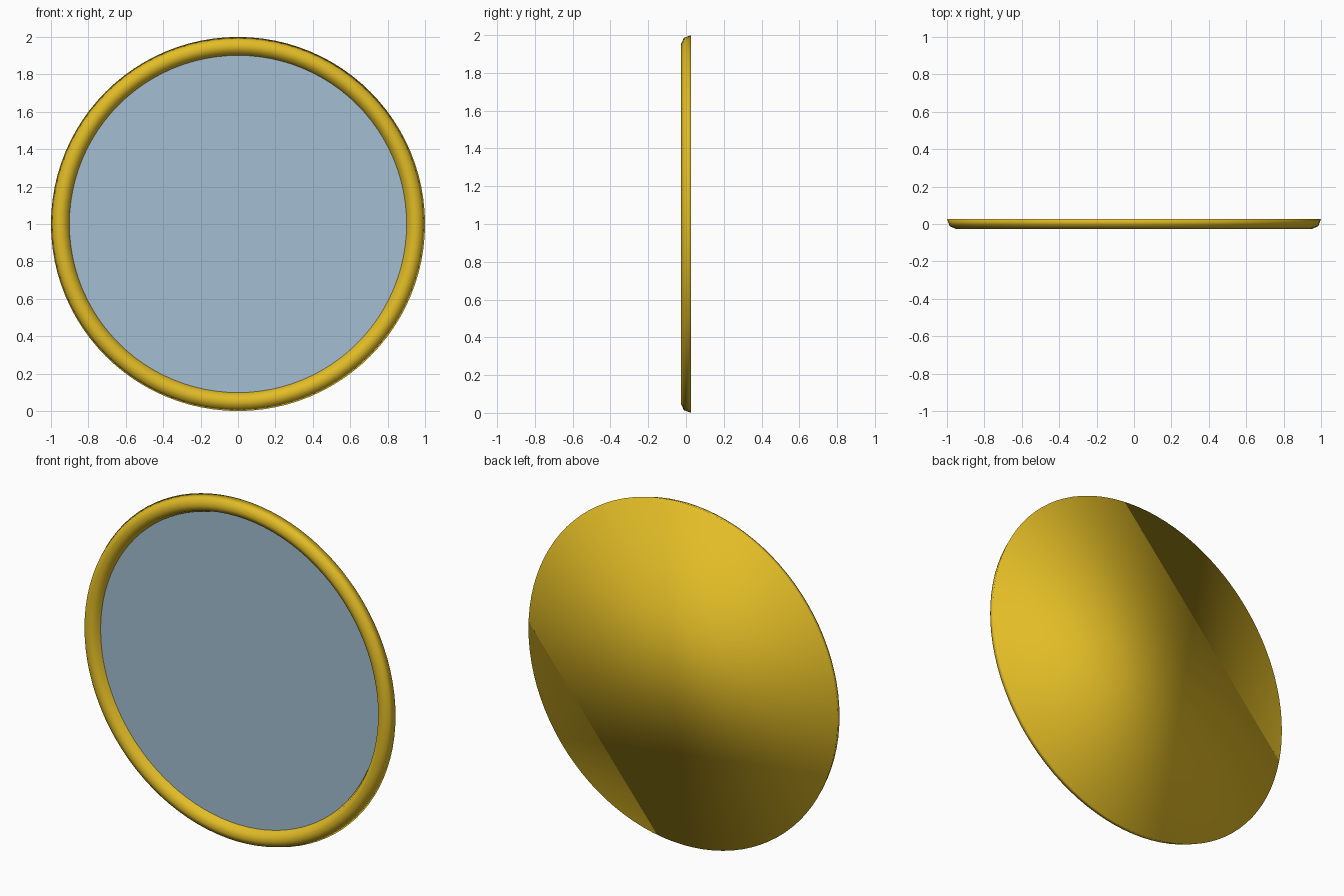
import bpy, bmesh, math

if "Cube" in bpy.data.objects:
    bpy.data.objects.remove(bpy.data.objects["Cube"])

SEG = 96
CZ = 1.0          # height of the mirror centre
HALF = 0.0275     # half of the frame depth


def material(name, srgb):
    m = bpy.data.materials.new(name)
    lin = [((c / 255 + 0.055) / 1.055) ** 2.4 for c in srgb]
    m.diffuse_color = (*lin, 1)
    m.use_nodes = True
    m.node_tree.nodes["Principled BSDF"].inputs["Base Color"].default_value = m.diffuse_color
    return m


def make_object(name, bm, mat, smooth):
    mesh = bpy.data.meshes.new(name)
    for f in bm.faces:
        f.smooth = smooth
    bm.to_mesh(mesh)
    bm.free()
    mesh.materials.append(mat)
    ob = bpy.data.objects.new(name, mesh)
    bpy.context.collection.objects.link(ob)
    return ob


def ring(bm, r, y):
    return [bm.verts.new((r * math.cos(2 * math.pi * i / SEG), y,
                          CZ + r * math.sin(2 * math.pi * i / SEG)))
            for i in range(SEG)]


gold = material("gold", (226, 188, 38))
glass = material("mirror blue", (163, 190, 210))

# Rounded frame: half-round profile swept about the centre, closed by a back disc
bm = bmesh.new()
rings = []
for k in range(5):
    a = math.pi * k / 4
    rings.append(ring(bm, 0.95 + 0.05 * math.cos(a), HALF - 2 * HALF * math.sin(a)))
for a, b in zip(rings, rings[1:]):
    for i in range(SEG):
        j = (i + 1) % SEG
        bm.faces.new((a[i], a[j], b[j], b[i]))
bm.faces.new(rings[0])
bmesh.ops.recalc_face_normals(bm, faces=bm.faces)
# the back disc faces +y
bm.faces.ensure_lookup_table()
if bm.faces[-1].normal.y < 0:
    bmesh.ops.reverse_faces(bm, faces=bm.faces)
make_object("frame_and_back", bm, gold, True)

# Flat mirror plate recessed in the frame, facing the front
bm = bmesh.new()
face = bm.faces.new(ring(bm, 0.9015, 0.018))
face.normal_update()
if face.normal.y > 0:
    face.normal_flip()
make_object("mirror_glass", bm, glass, False)
